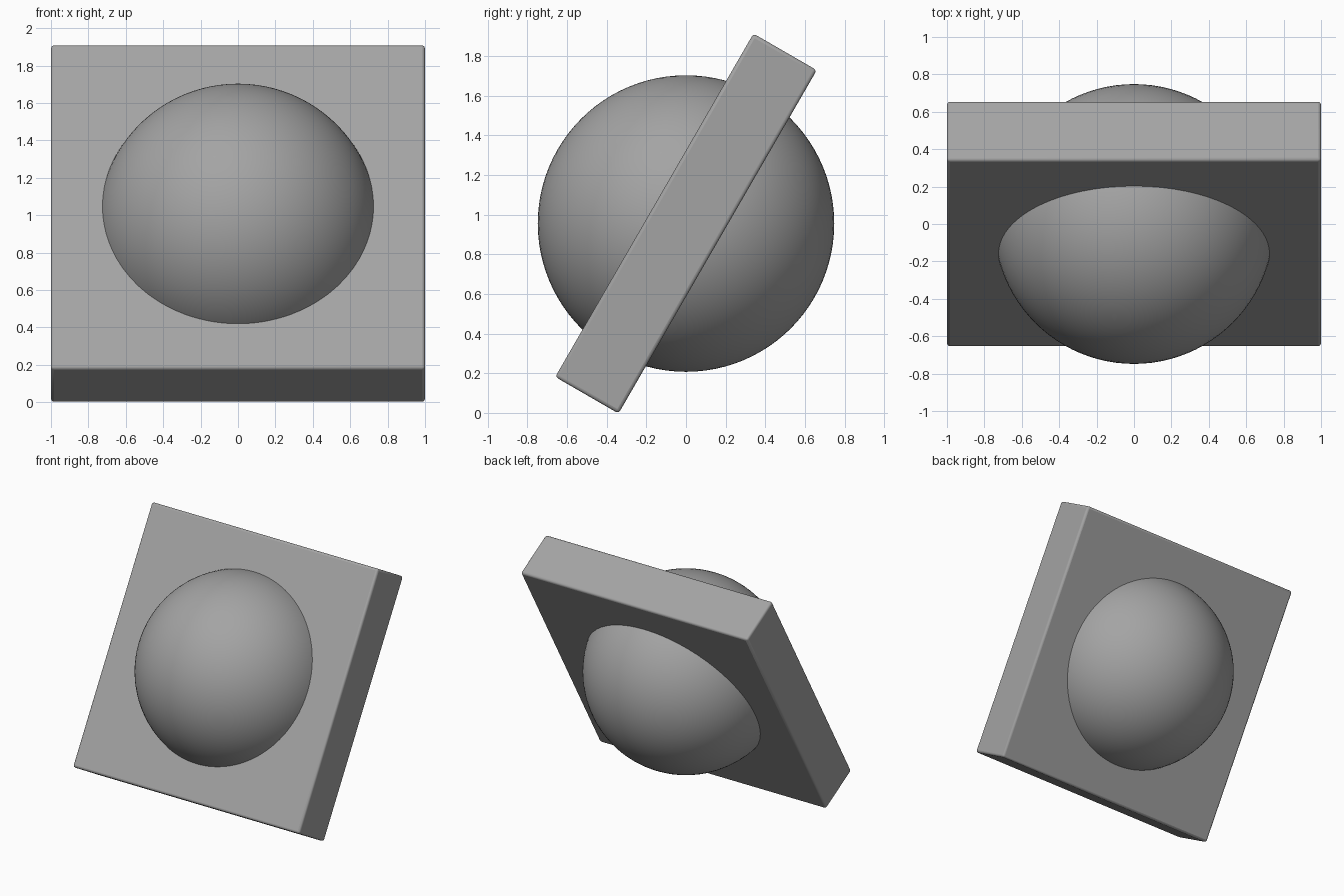
import bpy
import math

if "Cube" in bpy.data.objects:
    bpy.data.objects.remove(bpy.data.objects["Cube"])

TILT = math.radians(60)
THICK = 0.369
BEVEL = 0.017
# bevelled corners pull the lowest point in slightly
CENTRE_Z = math.sin(TILT) + THICK / 2 * math.cos(TILT) - 0.003

# dark grey shared by both parts
grey = bpy.data.materials.new("dark_grey")
grey.diffuse_color = (0.37, 0.37, 0.37, 1)
grey.use_nodes = True
grey.node_tree.nodes["Principled BSDF"].inputs["Base Color"].default_value = grey.diffuse_color

# tilted square slab with softly rounded edges
bpy.ops.mesh.primitive_cube_add(size=1, location=(0, 0, CENTRE_Z), rotation=(TILT, 0, 0))
slab = bpy.context.object
slab.name = "tilted_slab"
slab.scale = (2, 2, THICK)
bpy.ops.object.transform_apply(location=False, rotation=False, scale=True)
bevel = slab.modifiers.new("soft_edges", 'BEVEL')
bevel.width = BEVEL
bevel.segments = 3
slab.data.materials.append(grey)
bpy.ops.object.shade_smooth_by_angle(angle=math.radians(35))

# ball set through the middle of the slab
bpy.ops.mesh.primitive_uv_sphere_add(segments=96, ring_count=48, radius=0.748,
                                     location=(0, 0, CENTRE_Z))
ball = bpy.context.object
ball.name = "ball"
ball.data.materials.append(grey)
bpy.ops.object.shade_smooth()
